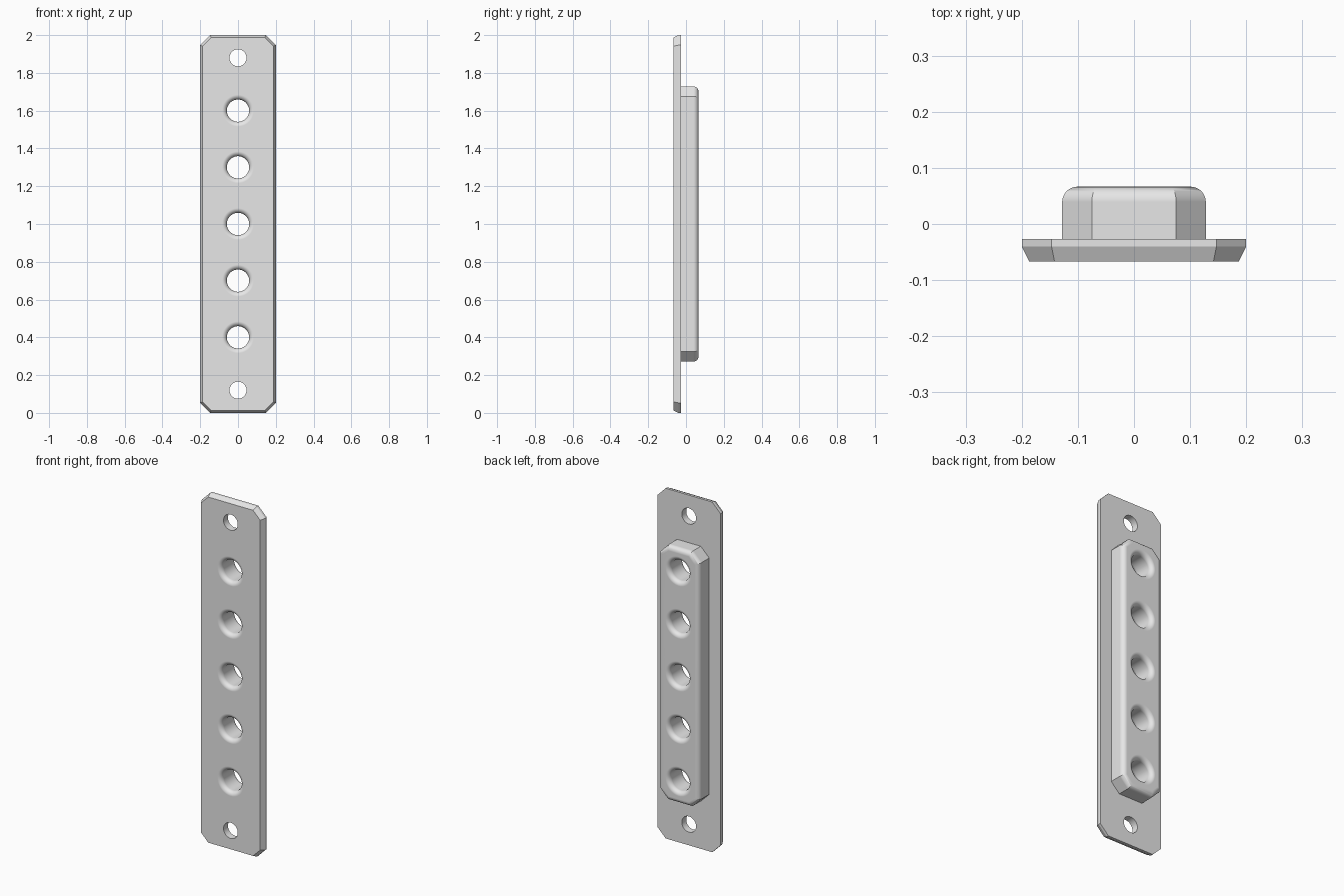
import bpy, bmesh, math
from mathutils import Vector

cube = bpy.data.objects.get("Cube")
if cube:
    bpy.data.objects.remove(cube, do_unlink=True)

grey = bpy.data.materials.new("light_grey")
grey.use_nodes = True
grey.diffuse_color = (0.8, 0.8, 0.8, 1)
grey.node_tree.nodes["Principled BSDF"].inputs["Base Color"].default_value = (0.8, 0.8, 0.8, 1)

FRONT, SEAM, BACK = -0.0665, -0.0265, 0.0665


def quarter(steps):
    """Sine and cosine pairs along a quarter turn."""
    angles = [math.pi / 2 * i / steps for i in range(steps + 1)]
    return [(math.sin(a), math.cos(a)) for a in angles]


def loft(bm, rings):
    """Skin closed rings of points and cap both ends."""
    loops = [[bm.verts.new(p) for p in ring] for ring in rings]
    for a, b in zip(loops, loops[1:]):
        for i in range(len(a)):
            j = (i + 1) % len(a)
            bm.faces.new((a[i], a[j], b[j], b[i]))
    bm.faces.new(loops[0])
    bm.faces.new(loops[-1])


def octagon(half_x, half_z, cut, y, inset):
    """Rectangle with cut corners, offset inwards by inset."""
    cut -= inset * (2 - math.sqrt(2))
    x, z = half_x - inset, half_z - inset
    right = [(x - cut, -z), (x, cut - z), (x, z - cut), (x - cut, z)]
    left = [(-px, pz) for px, pz in reversed(right)]
    return [Vector((px, y, 1 + pz)) for px, pz in right + left]


def circle(z, y, radius, sides=48):
    turn = [math.tau * i / sides for i in range(sides)]
    return [Vector((radius * math.cos(a), y, z + radius * math.sin(a))) for a in turn]


def make_object(name, bm):
    bmesh.ops.recalc_face_normals(bm, faces=bm.faces)
    mesh = bpy.data.meshes.new(name)
    bm.to_mesh(mesh)
    bm.free()
    obj = bpy.data.objects.new(name, mesh)
    bpy.context.collection.objects.link(obj)
    mesh.materials.append(grey)
    return obj


# Mounting plate with a chamfered front rim
bm = bmesh.new()
loft(bm, [octagon(0.2, 1, 0.053, y, inset)
          for y, inset in ((FRONT, 0.013), (-0.04, 0), (SEAM, 0))])
plate = make_object("mounting_plate", bm)

# Raised block with a rounded back rim
ROUND = 0.027
profile = [(SEAM, 0)] + [(BACK - ROUND + ROUND * s, ROUND * (1 - c)) for s, c in quarter(8)]
bm = bmesh.new()
loft(bm, [octagon(0.128, 0.728, 0.053, y, inset) for y, inset in profile])
block = make_object("raised_block", bm)

# Cutters: five flared holes and two plain screw holes
HOLE, FLARE = 0.059, 0.025
back_half = [(BACK - FLARE + FLARE * s, HOLE + FLARE * (1 - c)) for s, c in quarter(8)]
back_half.append((BACK + 0.05, HOLE + FLARE))
hole_profile = [(-y, r) for y, r in reversed(back_half)] + back_half
bm = bmesh.new()
for i in range(-2, 3):
    loft(bm, [circle(1 + 0.3 * i, y, r) for y, r in hole_profile])
for side in (-1, 1):
    loft(bm, [circle(1 + 0.88 * side, y, 0.045) for y in (-0.12, 0.12)])
cutter = make_object("hole_cutter", bm)
cutter.hide_render = True

# Cut the holes, then smooth the rounded surfaces
for obj in (plate, block):
    cut = obj.modifiers.new("holes", 'BOOLEAN')
    cut.operation = 'DIFFERENCE'
    cut.solver = 'EXACT'
    cut.object = cutter
    bpy.ops.object.select_all(action='DESELECT')
    obj.select_set(True)
    bpy.context.view_layer.objects.active = obj
    bpy.ops.object.modifier_apply(modifier=cut.name)
    bpy.ops.object.shade_smooth_by_angle(angle=math.radians(25))
    weighted = obj.modifiers.new("flat_face_normals", 'WEIGHTED_NORMAL')
    weighted.keep_sharp = True
bpy.data.objects.remove(cutter, do_unlink=True)
